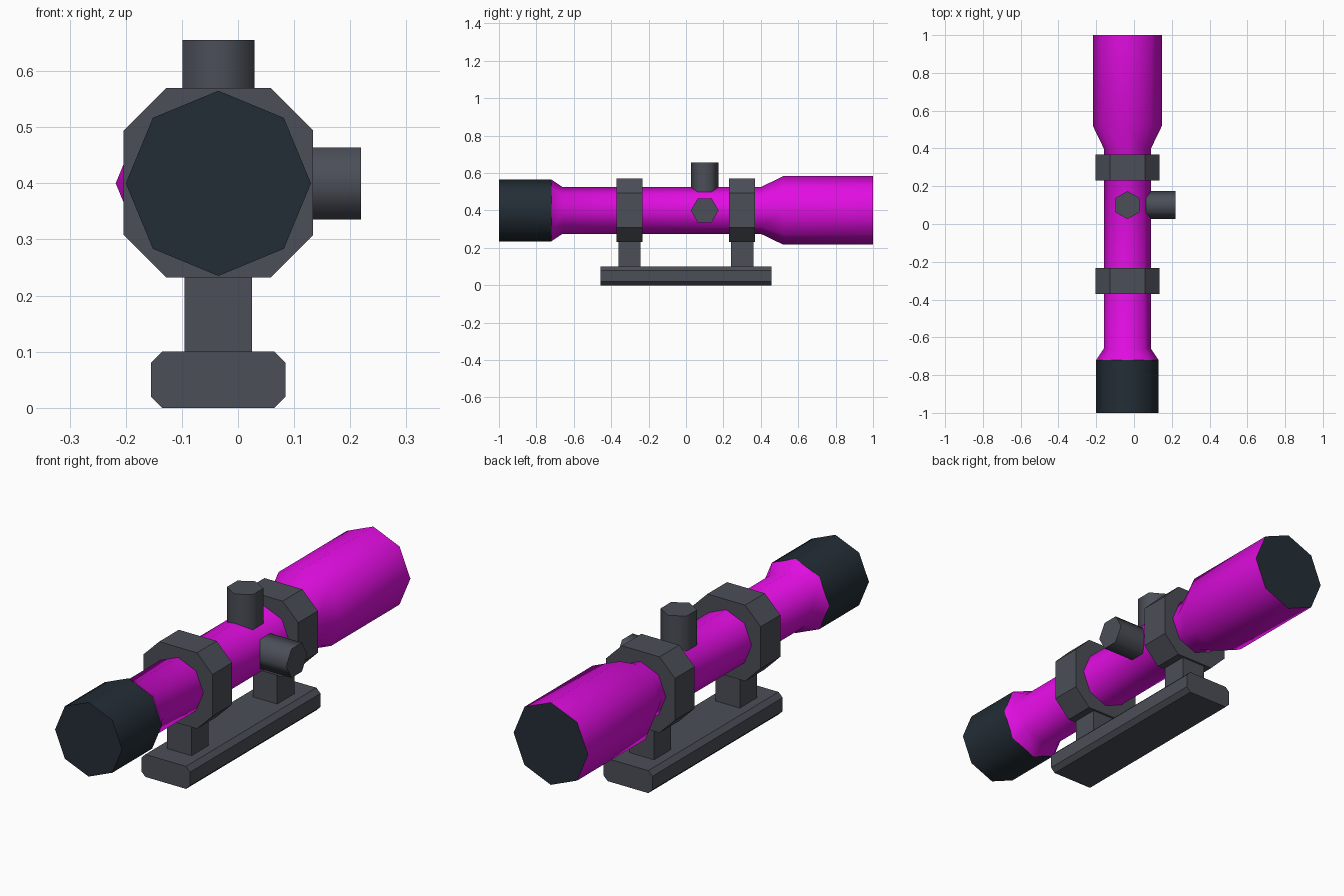
import bpy, bmesh, math
from mathutils import Vector

cube = bpy.data.objects.get("Cube")
if cube:
    bpy.data.objects.remove(cube, do_unlink=True)


def material(name, r, g, b):
    m = bpy.data.materials.new(name)
    m.use_nodes = True
    m.diffuse_color = (r, g, b, 1)
    m.node_tree.nodes["Principled BSDF"].inputs["Base Color"].default_value = (r, g, b, 1)
    return m


MAGENTA = material("magenta", 0.75, 0.004, 0.75)
GREY = material("metal grey", 0.07, 0.077, 0.096)
DARK = material("dark slate", 0.017, 0.027, 0.037)

CX, CZ = -0.035, 0.40      # optical axis
KNOB_Y = 0.10


def polygon(sides, start=0.0):
    """Regular polygon of radius 1."""
    return [(math.cos(start + math.tau * i / sides), math.sin(start + math.tau * i / sides))
            for i in range(sides)]


def chamfered(w, h, c):
    """Rectangle of half sizes w and h with cut corners."""
    return [(w, c - h), (w, h - c), (w - c, h), (c - w, h),
            (-w, h - c), (-w, c - h), (c - w, -h), (w - c, -h)]


def loft(name, section, stations, axis, origin, mat, smooth=False, end_mat=None):
    """Sweep a section along an axis; stations are (position, scale)."""
    place = {"X": lambda u, v, t: (t, u, v),
             "Y": lambda u, v, t: (u, t, v),
             "Z": lambda u, v, t: (u, v, t)}[axis]
    bm = bmesh.new()
    rings = [[bm.verts.new(Vector(place(u * s, v * s, t)) + Vector(origin))
              for u, v in section] for t, s in stations]
    n = len(section)
    for a, b in zip(rings, rings[1:]):
        for i in range(n):
            j = (i + 1) % n
            bm.faces.new((a[i], a[j], b[j], b[i])).smooth = smooth
    bm.faces.new(rings[0])
    end = bm.faces.new(rings[-1])
    if end_mat:
        end.material_index = 1
    bmesh.ops.recalc_face_normals(bm, faces=bm.faces[:])
    me = bpy.data.meshes.new(name)
    bm.to_mesh(me)
    bm.free()
    me.materials.append(mat)
    if end_mat:
        me.materials.append(end_mat)
    ob = bpy.data.objects.new(name, me)
    bpy.context.collection.objects.link(ob)
    return ob


# Tube with flared ends; the rear lens is the dark end face
octagon = polygon(8)
loft("scope_tube", octagon,
     [(-0.72, 0.165), (-0.66, 0.125), (0.40, 0.125), (0.52, 0.183), (1.0, 0.183)],
     "Y", (CX, 0, CZ), MAGENTA, True, DARK)
loft("eyepiece", octagon, [(-1.0, 0.165), (-0.72, 0.165)],
     "Y", (CX, 0, CZ), DARK, True)

# Mounting rail
loft("mount_rail", chamfered(0.12, 0.05, 0.02), [(-0.458, 1), (0.458, 1)],
     "Y", (CX, 0, 0.05), GREY)

# Clamp rings on posts
post = [(0.06, -0.06), (0.06, 0.06), (-0.06, 0.06), (-0.06, -0.06)]
for label, y in (("front", -0.302), ("rear", 0.30)):
    loft(label + "_clamp_ring", chamfered(0.169, 0.169, 0.076),
         [(-0.069, 1), (0.069, 1)], "Y", (CX, y, CZ + 0.001), GREY)
    loft(label + "_post", post, [(0.09, 1), (0.24, 1)], "Z", (CX, y, 0), GREY)

# Hexagonal adjustment knobs
loft("top_knob", polygon(6, math.pi / 2), [(0.45, 0.074), (0.655, 0.074)],
     "Z", (CX, KNOB_Y, 0), GREY, True)
loft("side_knob", polygon(6), [(0.02, 0.074), (0.219, 0.074)],
     "X", (0, KNOB_Y, CZ), GREY, True)
